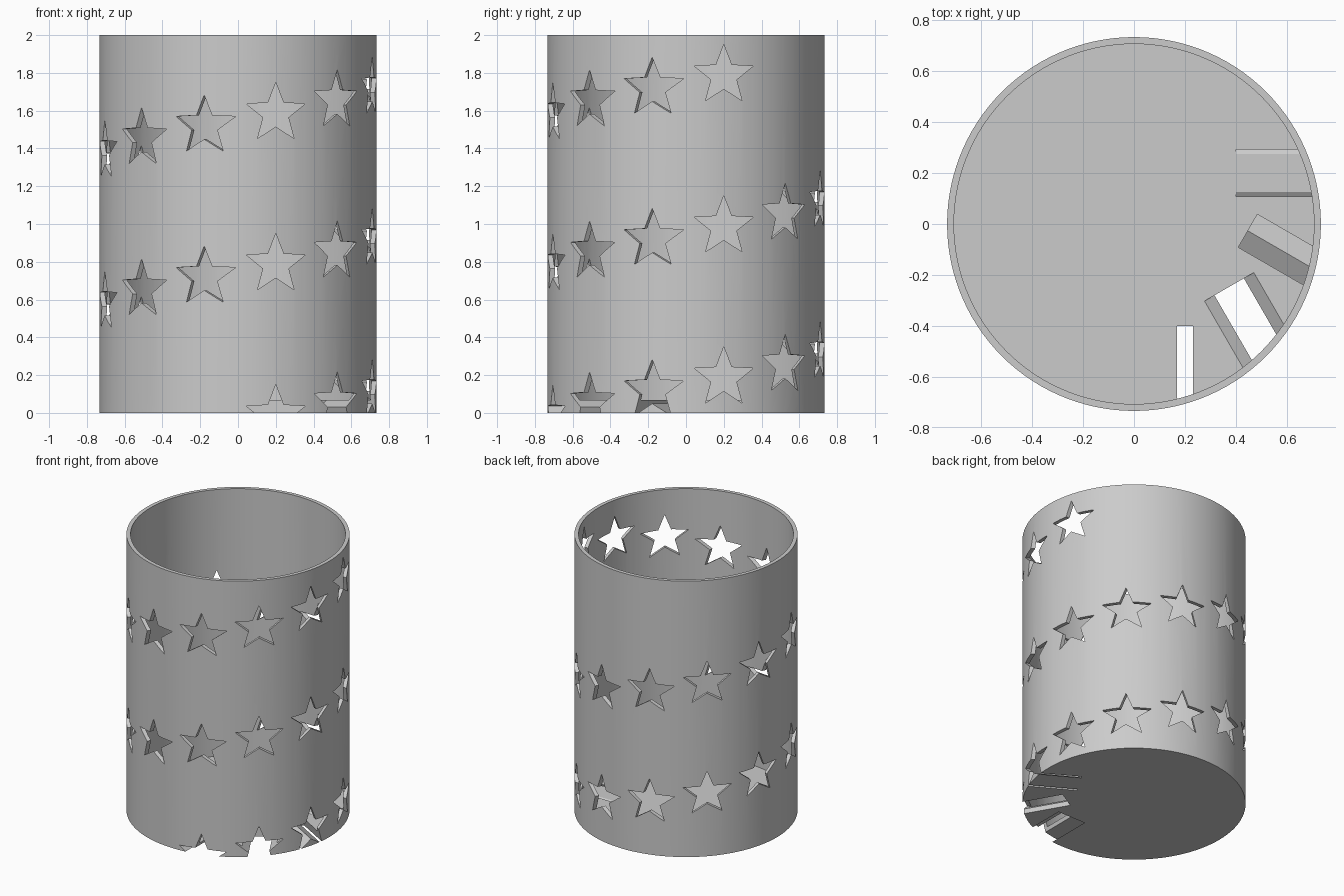
import bpy, bmesh
from math import sin, cos, pi, radians
from mathutils import Matrix, Vector

cube = bpy.data.objects.get("Cube")
if cube:
    bpy.data.objects.remove(cube, do_unlink=True)

HEIGHT, OUTER, WALL, FLOOR = 2.0, 0.733, 0.027, 0.067
STAR_R, STAR_IN = 0.164, 0.07

grey = bpy.data.materials.new("grey")
grey.use_nodes = True
colour = (0.6, 0.6, 0.6, 1)
grey.diffuse_color = colour
grey.node_tree.nodes["Principled BSDF"].inputs["Base Color"].default_value = colour


def add_object(name, bm):
    bmesh.ops.recalc_face_normals(bm, faces=bm.faces)
    mesh = bpy.data.meshes.new(name)
    bm.to_mesh(mesh)
    bm.free()
    obj = bpy.data.objects.new(name, mesh)
    bpy.context.collection.objects.link(obj)
    mesh.materials.append(grey)
    return obj


def ring(bm, radius, z, count=120):
    return [bm.verts.new((radius * cos(2 * pi * i / count),
                          radius * sin(2 * pi * i / count), z)) for i in range(count)]


def bridge(bm, a, b):
    for i in range(len(a)):
        j = (i + 1) % len(a)
        bm.faces.new((a[i], a[j], b[j], b[i]))


# Open cup: outside wall, rim, inside wall and a thick floor
bm = bmesh.new()
inner = OUTER - WALL
rings = [ring(bm, r, z) for r, z in
         ((OUTER, 0), (OUTER, HEIGHT), (inner, HEIGHT), (inner, FLOOR))]
for a, b in zip(rings, rings[1:]):
    bridge(bm, a, b)
bm.faces.new(rings[0])
bm.faces.new(rings[-1])
cup = add_object("star_cup", bm)

# Star prisms climbing in a spiral, twelve to a turn, each set off the radial line
bm = bmesh.new()
for k in range(28):
    turn = Matrix.Rotation(radians(30 * k - 90), 4, "Z")
    centre = -0.0145 + k / 15
    ends = []
    for depth in (0.4, 1.0):
        points = []
        for i in range(10):
            r = STAR_IN if i % 2 else STAR_R
            a = pi * i / 5
            points.append(bm.verts.new(
                turn @ Vector((depth, 0.2 + r * sin(a), centre + r * cos(a)))))
        ends.append(points)
    bridge(bm, *ends)
    for points in ends:
        bm.faces.new(points)
cutter = add_object("star_cutter", bm)
cutter.hide_render = True

cut = cup.modifiers.new("star_holes", "BOOLEAN")
cut.operation = "DIFFERENCE"
cut.solver = "EXACT"
cut.use_self = True
cut.object = cutter

# Bake the holes, then smooth the round walls
bpy.ops.object.select_all(action="DESELECT")
cup.select_set(True)
bpy.context.view_layer.objects.active = cup
bpy.ops.object.modifier_apply(modifier=cut.name)
bpy.data.objects.remove(cutter, do_unlink=True)
bpy.ops.object.shade_smooth_by_angle(angle=radians(25))
